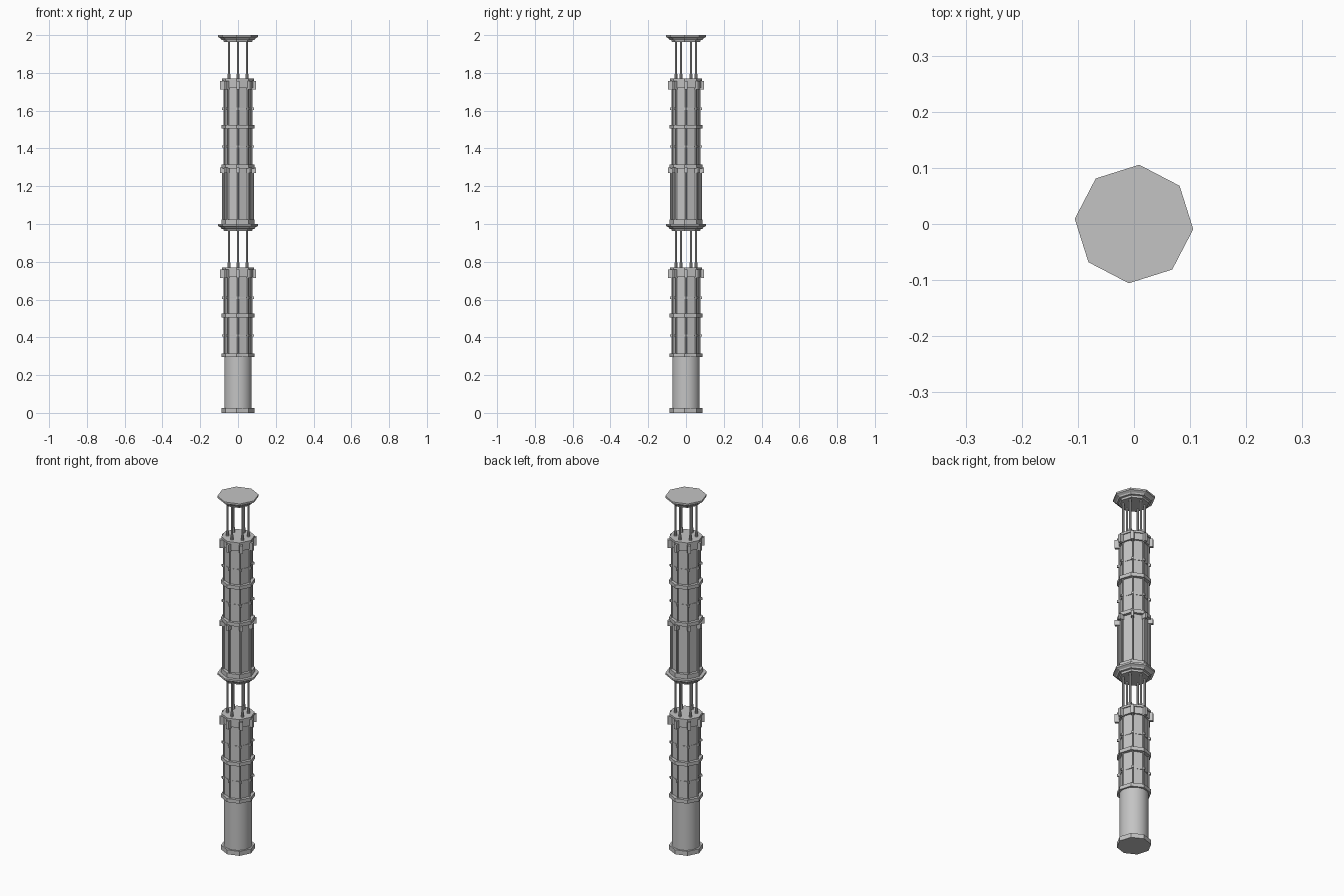
import bpy, bmesh, math
from mathutils import Matrix, Vector

if "Cube" in bpy.data.objects:
    bpy.data.objects.remove(bpy.data.objects["Cube"], do_unlink=True)

GREY = (0.55, 0.55, 0.55, 1)
grey = bpy.data.materials.new("plain grey")
grey.use_nodes = True
grey.diffuse_color = GREY
grey.node_tree.nodes["Principled BSDF"].inputs["Base Color"].default_value = GREY

TWIST = math.radians(-5)


def finish(name, bm):
    bmesh.ops.recalc_face_normals(bm, faces=bm.faces)
    mesh = bpy.data.meshes.new(name)
    bm.to_mesh(mesh)
    bm.free()
    mesh.materials.append(grey)
    ob = bpy.data.objects.new(name, mesh)
    bpy.context.collection.objects.link(ob)
    return ob


def lathe(name, profile, sides=8, twist=TWIST):
    """Closed prism stacked from (radius, height) pairs."""
    bm = bmesh.new()
    loops = []
    for r, z in profile:
        angles = [twist + math.tau * i / sides for i in range(sides)]
        loops.append([bm.verts.new((r * math.cos(a), r * math.sin(a), z)) for a in angles])
    for low, high in zip(loops, loops[1:]):
        for i in range(sides):
            j = (i + 1) % sides
            bm.faces.new((low[i], low[j], high[j], high[i]))
    bm.faces.new(loops[0])
    bm.faces.new(loops[-1])
    return finish(name, bm)


def around(name, count, start, radius, z0, z1, size, round_sides=0):
    """Equal upright rods or (depth, width) blocks spaced round the axis."""
    bm = bmesh.new()
    for i in range(count):
        place = Matrix.Rotation(start + math.tau * i / count, 4, "Z")
        place = place @ Matrix.Translation(Vector((radius, 0, (z0 + z1) / 2)))
        if round_sides:
            bmesh.ops.create_cone(bm, cap_ends=True, segments=round_sides, radius1=size,
                                  radius2=size, depth=z1 - z0, matrix=place)
        else:
            scale = Matrix.Diagonal((size[0], size[1], z1 - z0, 1))
            bmesh.ops.create_cube(bm, size=1, matrix=place @ scale)
    return finish(name, bm)


def ring(name, z, r=0.087, h=0.02):
    lathe(name, [(r, z - h / 2), (r, z + h / 2)])


def tier(name, base, foot):
    """Ribbed shaft, collar, open poles and flange, one unit tall."""
    top = base + 0.77
    lathe(name + "_core", [(0.07, base + foot), (0.07, top - 0.01)], twist=0)
    around(name + "_ribs", 8, 0, 0.073, base + foot, top - 0.05, 0.004, 8)

    # Bands and the slim hoops with their clips
    ring(name + "_lower_band", base + 0.305)
    ring(name + "_middle_band", base + 0.515)
    for part, z in (("lower", base + 0.41), ("upper", base + 0.61)):
        ring(name + "_" + part + "_hoop", z, 0.072, 0.006)
        around(name + "_" + part + "_clips", 8, 0, 0.078, z - 0.006, z + 0.006, (0.012, 0.01))

    # Collar with a lip and projecting blocks
    lathe(name + "_collar", [(0.08, top - 0.05), (0.08, top - 0.012),
                             (0.086, top - 0.012), (0.086, top)])
    around(name + "_collar_blocks", 8, 0, 0.083, top - 0.057, top - 0.012, (0.026, 0.016))

    # Open pole stage
    around(name + "_pole_sockets", 6, math.pi / 2, 0.054, top - 0.01, top + 0.025, 0.0085, 10)
    around(name + "_poles", 6, math.pi / 2, 0.054, top, base + 0.97, 0.0055, 10)

    # Stepped flange
    lathe(name + "_flange", [(0.075, base + 0.963), (0.078, base + 0.973), (0.088, base + 0.975),
                             (0.092, base + 0.982), (0.106, base + 0.99), (0.106, base + 1.0)])


# Plain round foot of the column
ring("foot_band", 0.0125, 0.087, 0.025)
tube = lathe("foot_tube", [(0.073, 0.02), (0.073, 0.3)], sides=32)
bpy.context.view_layer.objects.active = tube
tube.select_set(True)
bpy.ops.object.shade_smooth_by_angle()

tier("lower", 0.0, 0.295)
tier("upper", 1.0, 0.02)

# Extra parts of the long upper shaft
ring("upper_foot_band", 1.0125, 0.087, 0.025)
around("upper_band_brackets", 8, 0, 0.083, 1.27, 1.3, (0.026, 0.014))
around("upper_outer_rods", 8, 0, 0.08, 1.02, 1.28, 0.004, 8)
